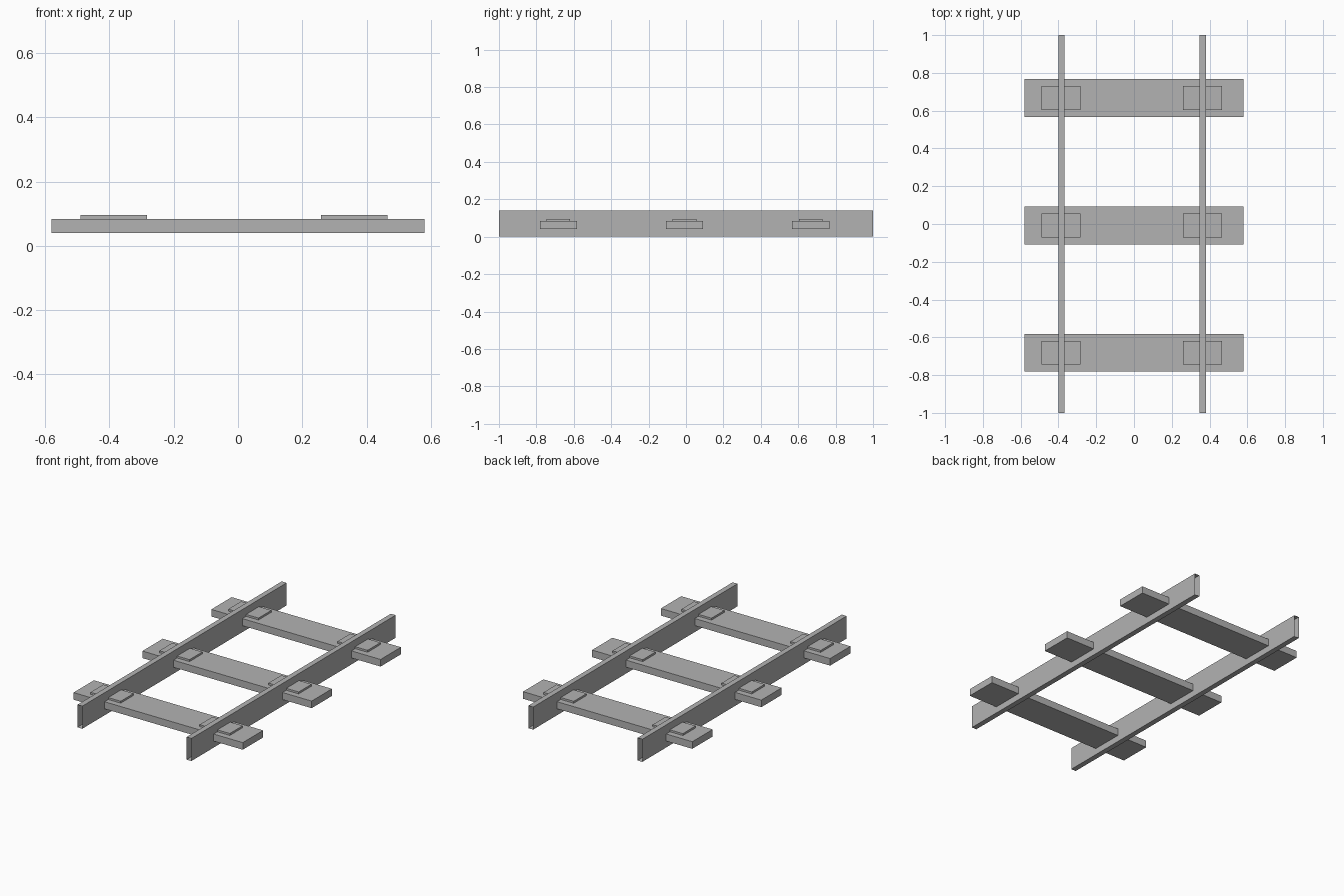
import bpy
import bmesh

old = bpy.data.objects.get("Cube")
if old:
    bpy.data.objects.remove(old, do_unlink=True)

# Single flat grey
grey = bpy.data.materials.new("plain_grey")
grey.use_nodes = True
colour = (0.45, 0.45, 0.45, 1)
grey.diffuse_color = colour
grey.node_tree.nodes["Principled BSDF"].inputs["Base Color"].default_value = colour


def box(name, centre, size, open_ends=False):
    """Flat-faced box; open_ends leaves off the two faces along y."""
    bm = bmesh.new()
    bmesh.ops.create_cube(bm, size=1)
    bmesh.ops.scale(bm, vec=size, verts=bm.verts)
    bm.normal_update()
    if open_ends:
        ends = [f for f in bm.faces if abs(f.normal.y) > 0.9]
        bmesh.ops.delete(bm, geom=ends, context='FACES_ONLY')
    mesh = bpy.data.meshes.new(name)
    bm.to_mesh(mesh)
    bm.free()
    mesh.materials.append(grey)
    obj = bpy.data.objects.new(name, mesh)
    obj.location = centre
    bpy.context.collection.objects.link(obj)
    return obj


rails = {"right": -0.384, "left": 0.364}
ties = {"front": -0.682, "middle": -0.008, "back": 0.667}

# Hollow rails, open at both ends
for side, x in rails.items():
    box(f"{side}_rail", (x, 0, 0.07), (0.033, 2, 0.14), open_ends=True)

# Cross ties, each with a fixing plate under both rails
for place, y in ties.items():
    box(f"{place}_tie", (0, y, 0.062), (1.16, 0.199, 0.044))
    for side, x in rails.items():
        box(f"{place}_{side}_plate", (x - 0.002, y, 0.089), (0.207, 0.126, 0.014))
